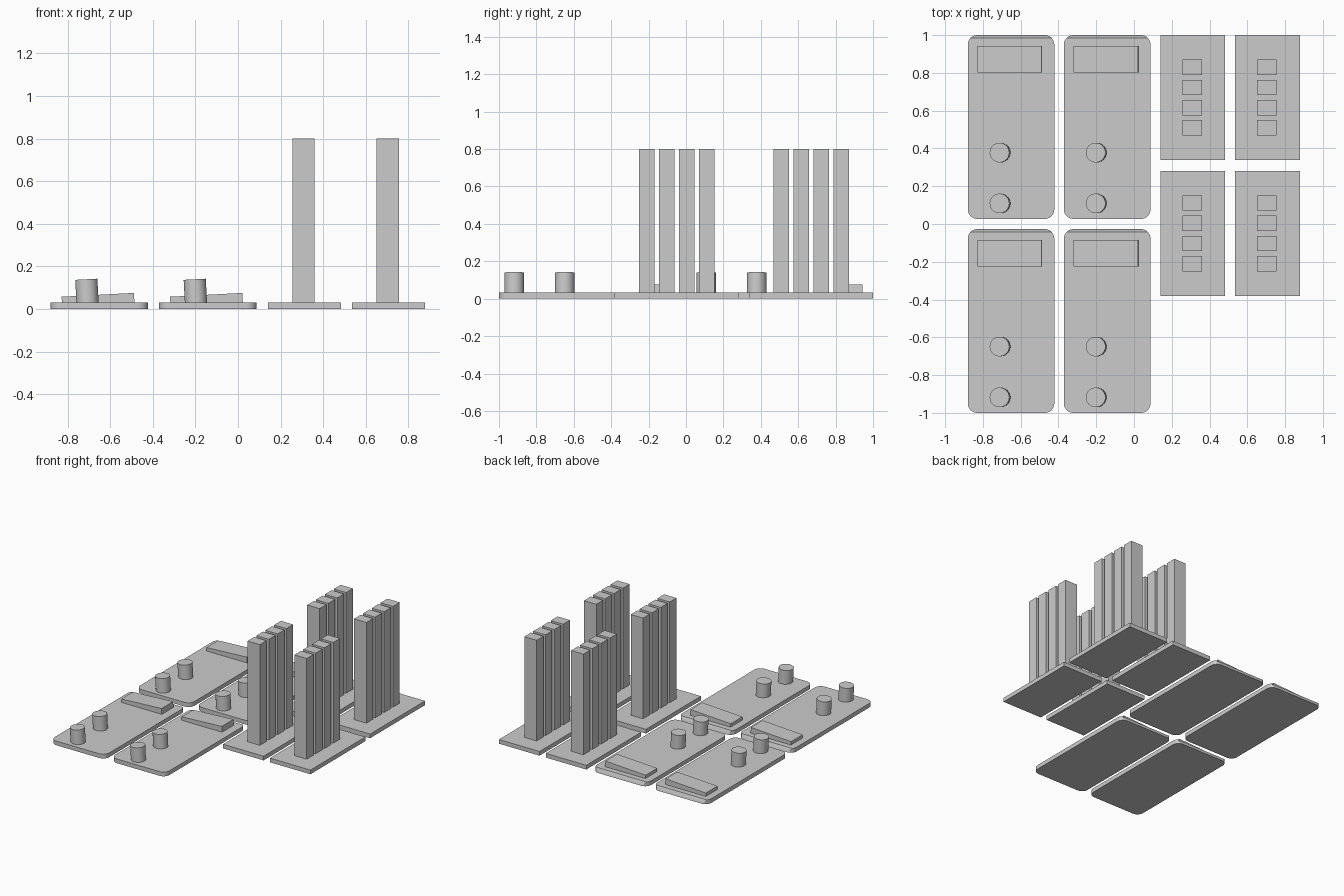
import bpy, bmesh, math
from mathutils import Matrix, Vector

if "Cube" in bpy.data.objects:
    bpy.data.objects.remove(bpy.data.objects["Cube"])

grey = bpy.data.materials.new("plain grey")
grey.diffuse_color = (0.6, 0.6, 0.6, 1)
grey.use_nodes = True
grey.node_tree.nodes["Principled BSDF"].inputs["Base Color"].default_value = grey.diffuse_color
TILT = math.radians(-3)   # controls lean slightly towards -x
THICK = 0.032


def finish(name, bm, smooth=False):
    bmesh.ops.recalc_face_normals(bm, faces=bm.faces)
    mesh = bpy.data.meshes.new(name)
    bm.to_mesh(mesh)
    bm.free()
    mesh.materials.append(grey)
    obj = bpy.data.objects.new(name, mesh)
    bpy.context.collection.objects.link(obj)
    if smooth:
        bpy.context.view_layer.objects.active = obj
        obj.select_set(True)
        bpy.ops.object.shade_smooth_by_angle(angle=math.radians(30))
        obj.select_set(False)
    return obj


def box(name, center, size, tilt=0.0):
    bm = bmesh.new()
    m = Matrix.Translation(center) @ Matrix.Rotation(tilt, 4, 'Y') @ Matrix.Diagonal((*size, 1))
    bmesh.ops.create_cube(bm, size=1, matrix=m)
    return finish(name, bm)


def rounded_plate(name, cx, cy, w, d, r=0.05):
    # rounded slab whose back edge slopes down to the ground
    bm = bmesh.new()
    pts = []
    for k, (sx, sy) in enumerate([(1, 1), (-1, 1), (-1, -1), (1, -1)]):
        for i in range(9):
            a = math.pi / 2 * (k + i / 8)
            pts.append((cx + sx * (w / 2 - r) + r * math.cos(a),
                        cy + sy * (d / 2 - r) + r * math.sin(a), 0))
    face = bm.faces.new([bm.verts.new(p) for p in pts])
    up = bmesh.ops.extrude_face_region(bm, geom=[face])
    bmesh.ops.translate(bm, vec=(0, 0, THICK),
                        verts=[g for g in up["geom"] if isinstance(g, bmesh.types.BMVert)])
    cut = bmesh.ops.bisect_plane(bm, geom=bm.verts[:] + bm.edges[:] + bm.faces[:],
                                 plane_co=(0, cy + d / 2 - 0.015, THICK),
                                 plane_no=Vector((0, THICK, 0.015)).normalized(),
                                 clear_outer=True)
    bmesh.ops.holes_fill(bm, edges=[e for e in bm.edges if e.is_boundary])
    return finish(name, bm, True)


def knob(name, x, y):
    bm = bmesh.new()
    m = Matrix.Translation((x, y, 0.08)) @ Matrix.Rotation(TILT, 4, 'Y')
    bmesh.ops.create_cone(bm, cap_ends=True, segments=32, radius1=0.052,
                          radius2=0.052, depth=0.12, matrix=m)
    return finish(name, bm, True)


# Four rounded panels, each with a leaning bar and two knobs
for dx in (0, 0.509):
    for dy in (0, -1.027):
        rounded_plate("rounded_plate", -0.651 + dx, 0.5135 + dy, 0.458, 0.973)
        box("bar", (-0.657 + dx, 0.873 + dy, 0.042), (0.34, 0.14, 0.05), TILT)
        for y in (0.378, 0.109):
            knob("knob", -0.709 + dx, y + dy)

# Four square-cornered panels, each with a row of tall posts
for dx in (0, 0.395):
    for dy in (0, -0.719):
        box("square_plate", (0.312 + dx, 0.669 + dy, THICK / 2), (0.342, 0.662, THICK))
        for i in range(4):
            box("post", (0.308 + dx, 0.509 + 0.107 * i + dy, 0.41), (0.104, 0.081, 0.78))
